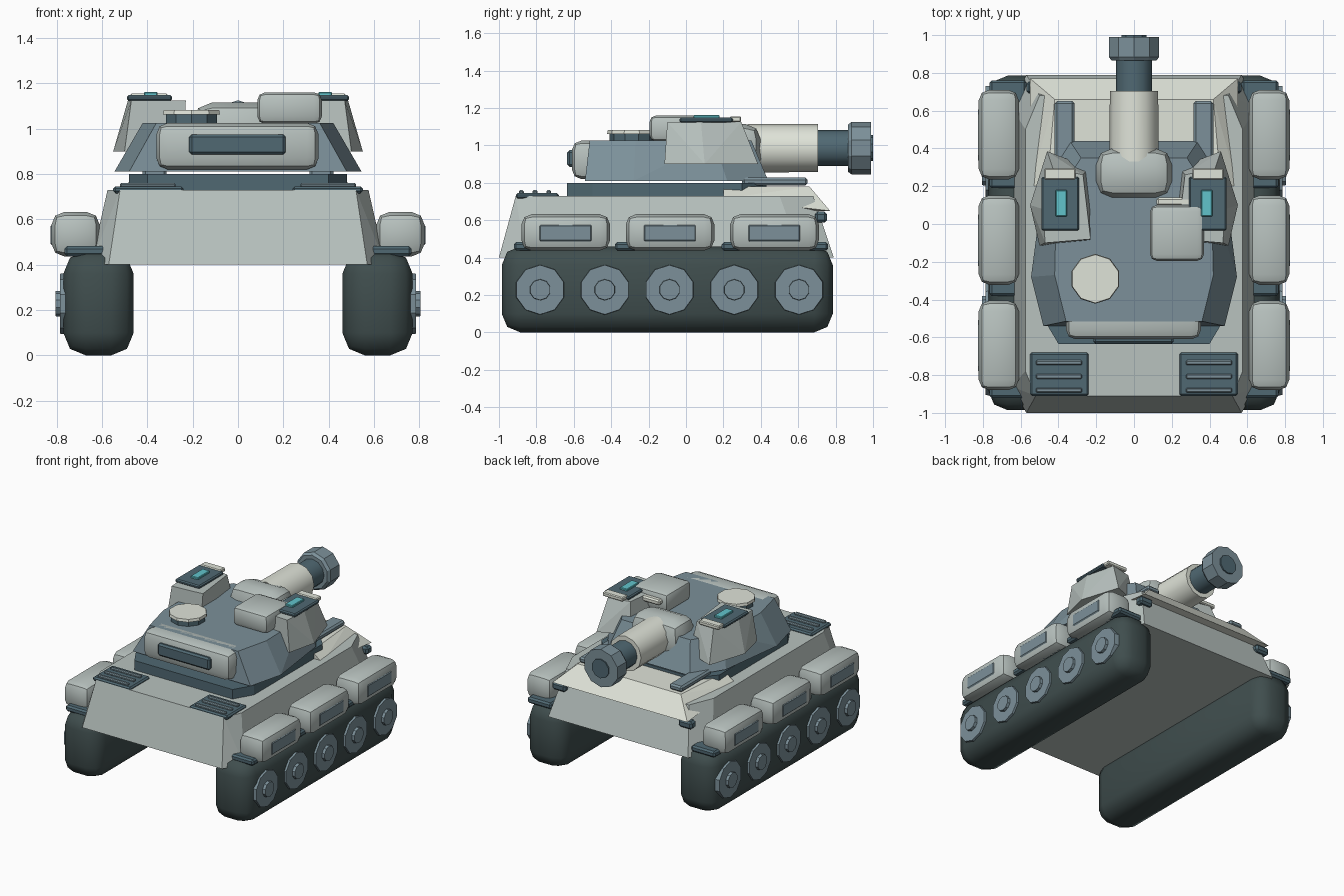
import bpy, bmesh, math
from mathutils import Matrix, Vector

if "Cube" in bpy.data.objects:
    bpy.data.objects.remove(bpy.data.objects["Cube"])


def material(name, rgb):
    m = bpy.data.materials.new(name)
    m.diffuse_color = (*rgb, 1)
    m.use_nodes = True
    m.node_tree.nodes["Principled BSDF"].inputs["Base Color"].default_value = m.diffuse_color
    return m


ARMOUR = material("armour", (0.48, 0.54, 0.52))
CREAM = material("cream", (0.74, 0.77, 0.69))
BLUE = material("blue_grey", (0.20, 0.28, 0.32))
DARK = material("dark_teal", (0.08, 0.14, 0.17))
RUBBER = material("track_dark", (0.05, 0.075, 0.075))
CYAN = material("cyan_glass", (0.12, 0.55, 0.60))


def finish(name, bm, mat, smooth=None):
    bmesh.ops.recalc_face_normals(bm, faces=bm.faces)
    me = bpy.data.meshes.new(name)
    bm.to_mesh(me)
    bm.free()
    me.materials.append(mat)
    ob = bpy.data.objects.new(name, me)
    bpy.context.collection.objects.link(ob)
    if smooth:
        bpy.ops.object.select_all(action='DESELECT')
        ob.select_set(True)
        bpy.context.view_layer.objects.active = ob
        bpy.ops.object.shade_smooth_by_angle(angle=math.radians(smooth))
    return ob


def box(name, x, y, z, mat, bevel=0.0, seg=1, smooth=None):
    """Box from (min, max) ranges, with all edges optionally bevelled."""
    bm = bmesh.new()
    size = [abs(r[1] - r[0]) for r in (x, y, z)]
    mid = [(r[0] + r[1]) / 2 for r in (x, y, z)]
    bmesh.ops.create_cube(bm, size=1, matrix=Matrix.Translation(mid) @ Matrix.Diagonal((*size, 1)))
    if bevel:
        bmesh.ops.bevel(bm, geom=bm.edges[:], offset=bevel, segments=seg, profile=0.5, affect='EDGES')
    return finish(name, bm, mat, smooth)


def cyl(name, start, end, r1, r2, sides, mat, smooth=None):
    """Cylinder or cone between two points."""
    a, b = Vector(start), Vector(end)
    rot = (b - a).to_track_quat('Z', 'Y').to_matrix().to_4x4()
    bm = bmesh.new()
    bmesh.ops.create_cone(bm, cap_ends=True, segments=sides, radius1=r1, radius2=r2,
                          depth=(b - a).length, matrix=Matrix.Translation((a + b) / 2) @ rot)
    return finish(name, bm, mat, smooth)


def solid(name, points, mat, mirror=False):
    """Faceted armour block: convex hull of a few corner points."""
    bm = bmesh.new()
    for p in points:
        bm.verts.new(p)
        if mirror:
            bm.verts.new((-p[0], p[1], p[2]))
    bmesh.ops.convex_hull(bm, input=bm.verts[:])
    bmesh.ops.dissolve_limit(bm, angle_limit=0.02, verts=bm.verts[:], edges=bm.edges[:])
    return finish(name, bm, mat)


def ring(plan, z):
    return [(x, y, z) for x, y in plan]


# Hull and sloping front plate
solid("hull", ring([(0.57, -1), (0.65, -0.86), (0.65, 0.62), (0.57, 0.79)], 0.4)
      + ring([(0.52, -0.91), (0.575, -0.78), (0.575, 0.5), (0.5, 0.68)], 0.73), ARMOUR, True)
solid("glacis_plate", [(0.55, 0.77, 0.65), (0.42, 0.66, 0.78), (0.46, 0.2, 0.78),
                       (0.55, 0.2, 0.715), (0.52, 0.69, 0.65)], CREAM, True)

# Turret and its ring
solid("turret_ring", ring([(0.40, -0.635), (0.48, -0.5), (0.48, 0.3), (0.36, 0.43)], 0.725)
      + ring([(0.40, -0.635), (0.48, -0.5), (0.48, 0.3), (0.36, 0.43)], 0.80), DARK, True)
solid("turret", ring([(0.48, -0.54), (0.545, -0.28), (0.48, 0.22), (0.34, 0.44)], 0.81)
      + ring([(0.36, -0.515), (0.42, -0.27), (0.41, 0.15), (0.28, 0.35)], 1.025), BLUE, True)

# Rear stowage box with panel
box("rear_stowage", (-0.36, 0.355), (-0.61, -0.40), (0.82, 1.025), ARMOUR, 0.05, 2, 40)
box("rear_stowage_panel", (-0.215, 0.21), (-0.635, -0.59), (0.885, 0.975), DARK, 0.012)

# Gun
AX = 0.985
box("mantlet", (-0.20, 0.20), (0.14, 0.40), (0.84, 1.115), ARMOUR, 0.085, 2, 40)
cyl("gun_sleeve", (0, 0.33, AX), (0, 0.705, AX), 0.13, 0.128, 12, CREAM, 40)
cyl("gun_barrel", (0, 0.69, AX), (0, 0.88, AX), 0.096, 0.096, 12, DARK, 40)
cyl("muzzle_collar", (0, 0.865, AX), (0, 0.885, AX), 0.125, 0.14, 10, BLUE)
cyl("muzzle_brake", (0, 0.885, AX), (0, 0.99, AX), 0.14, 0.14, 10, BLUE)
cyl("muzzle_bore", (0, 0.98, AX), (0, 1.0, AX), 0.07, 0.07, 10, DARK)

# Hatch
cyl("hatch_base", (-0.205, -0.29, 1.01), (-0.205, -0.29, 1.065), 0.118, 0.118, 10, DARK)
cyl("hatch_lid", (-0.205, -0.29, 1.062), (-0.205, -0.29, 1.082), 0.132, 0.128, 10, CREAM)

# Roof stowage and rod on the right
box("roof_box", (0.085, 0.37), (-0.195, 0.10), (1.02, 1.16), ARMOUR, 0.035, 2, 40)
box("roof_rod", (0.12, 0.34), (0.095, 0.14), (1.085, 1.125), CREAM, 0.01)

for s, side in ((-1, "left"), (1, "right")):
    def span(a, b):
        return tuple(sorted((s * a, s * b)))

    # Track with five road wheels
    box(f"{side}_track", span(0.46, 0.77), (-0.985, 0.785), (0, 0.46), RUBBER, 0.10, 2, 50)
    for i in range(5):
        y = -0.78 + i * 0.346
        cyl(f"{side}_wheel_{i}", (s * 0.73, y, 0.228), (s * 0.785, y, 0.228), 0.138, 0.132, 10, BLUE)
        cyl(f"{side}_hub_{i}", (s * 0.77, y, 0.228), (s * 0.805, y, 0.228), 0.058, 0.055, 10, BLUE)

    # Fenders and side stowage pods
    for i, (y0, y1) in enumerate(((-0.92, -0.46), (-0.38, 0.11), (0.19, 0.76))):
        box(f"{side}_fender_{i}", span(0.57, 0.765), (y0, y1), (0.437, 0.482), DARK, 0.012)
    for i in range(3):
        c = -0.643 + i * 0.558
        box(f"{side}_pod_{i}", span(0.61, 0.822), (c - 0.237, c + 0.237), (0.437, 0.632), ARMOUR, 0.055, 2, 40)
        box(f"{side}_pod_panel_{i}", span(0.79, 0.827), (c - 0.142, c + 0.14), (0.485, 0.578), BLUE, 0.008)

    # Turret cheek with sight on top
    solid(f"{side}_cheek", [(s * x, y, z) for x, y, z in (
        (0.50, -0.115, 0.90), (0.55, 0.10, 0.90), (0.46, 0.385, 0.90), (0.24, 0.30, 0.90), (0.24, -0.09, 0.90),
        (0.47, -0.10, 1.125), (0.485, 0.08, 1.125), (0.43, 0.295, 1.125), (0.27, 0.26, 1.125), (0.23, -0.08, 1.125))],
        ARMOUR)
    box(f"{side}_sight_base", span(0.29, 0.49), (-0.035, 0.25), (1.122, 1.148), DARK, 0.008)
    box(f"{side}_sight_glass", span(0.355, 0.415), (0.04, 0.18), (1.14, 1.162), CYAN, 0.004)
    box(f"{side}_sight_hood", span(0.31, 0.475), (0.235, 0.295), (1.125, 1.155), CREAM, 0.006)

    # Front deck rail and lamp
    box(f"{side}_deck_rail", span(0.315, 0.42), (0.30, 0.65), (0.785, 0.828), BLUE, 0.012)
    box(f"{side}_lamp", span(0.46, 0.57), (0.69, 0.755), (0.588, 0.645), DARK, 0.014)

    # Engine vent with slats
    box(f"{side}_vent", span(0.24, 0.55), (-0.91, -0.68), (0.715, 0.745), DARK, 0.01)
    for i in range(3):
        y = -0.88 + i * 0.073
        box(f"{side}_vent_slat_{i}", span(0.275, 0.52), (y - 0.013, y + 0.013), (0.74, 0.76), BLUE, 0.006)
